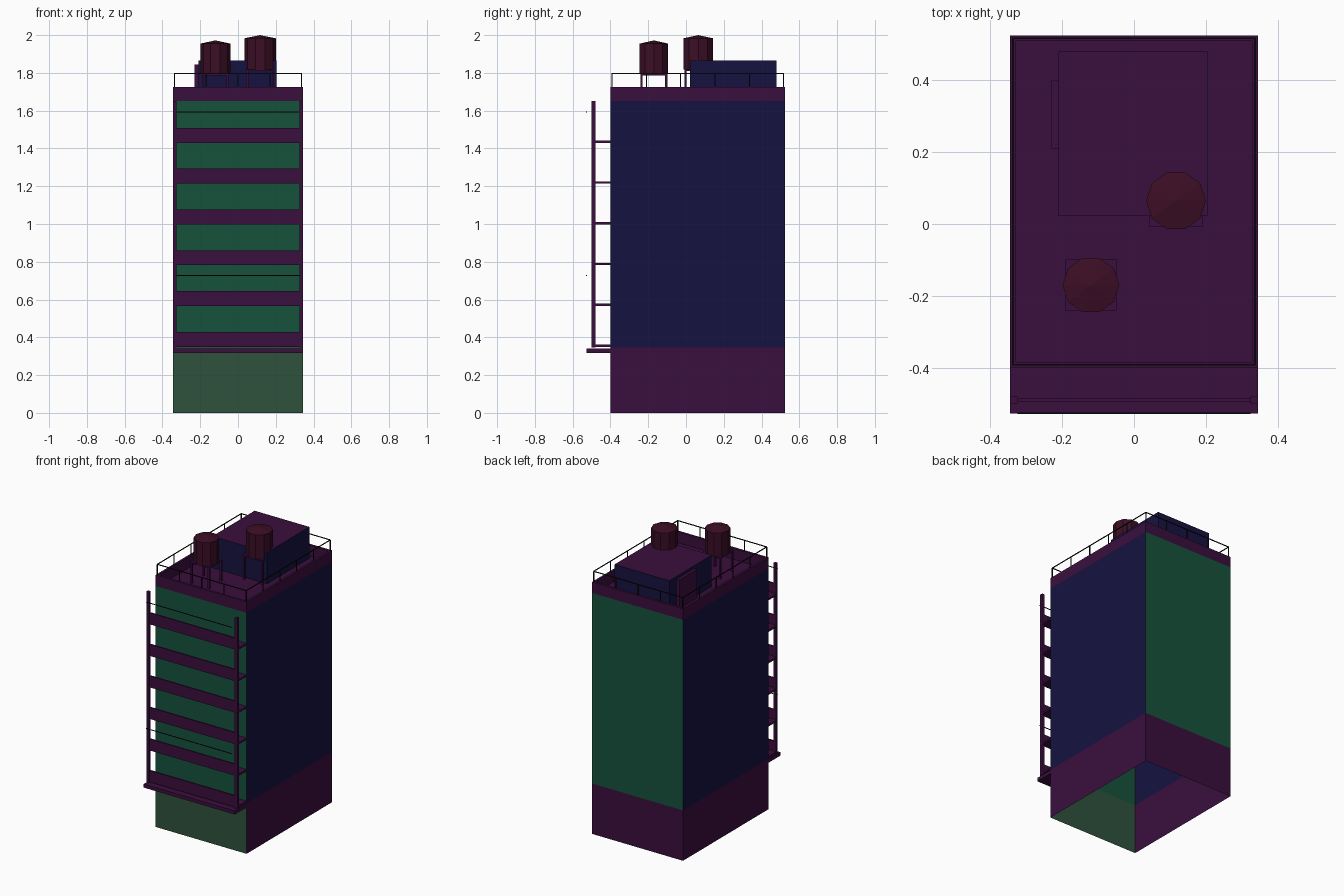
import bpy, math
from mathutils import Vector

if "Cube" in bpy.data.objects:
    bpy.data.objects.remove(bpy.data.objects["Cube"])


def mat(name, r, g, b):
    m = bpy.data.materials.new(name)
    m.diffuse_color = (r, g, b, 1)
    m.use_nodes = True
    m.node_tree.nodes["Principled BSDF"].inputs["Base Color"].default_value = m.diffuse_color
    return m


PURPLE = mat("purple", .042, .0045, .048)
NAVY = mat("navy", .008, .006, .052)
GREEN = mat("green", .008, .085, .046)
SHOP = mat("shop_green", .028, .085, .046)
MAROON = mat("maroon", .045, .0045, .018)
DARK = mat("dark_metal", .006, .004, .006)


def mesh(name, verts, faces, material):
    me = bpy.data.meshes.new(name)
    me.from_pydata(verts, [], faces)
    me.materials.append(material)
    ob = bpy.data.objects.new(name, me)
    bpy.context.collection.objects.link(ob)
    return ob


def box(name, x0, x1, y0, y1, z0, z1, material):
    v = [(x, y, z) for z in (z0, z1) for x, y in ((x0, y0), (x1, y0), (x1, y1), (x0, y1))]
    f = [(3, 2, 1, 0), (4, 5, 6, 7)] + [(i, (i + 1) % 4, (i + 1) % 4 + 4, i + 4) for i in range(4)]
    return mesh(name, v, f, material)


def walls(name, x0, x1, y0, y1, z0, z1, mats):
    # four single-sided walls: front, right, back, left
    c = [(x0, y0), (x1, y0), (x1, y1), (x0, y1)]
    for i, side in enumerate(("front", "right", "back", "left")):
        a, b = c[i], c[(i + 1) % 4]
        mesh(f"{name}_{side}", [(*a, z0), (*b, z0), (*b, z1), (*a, z1)], [(0, 1, 2, 3)], mats[i])


def plane(name, x0, x1, y0, y1, z, material):
    mesh(name, [(x0, y0, z), (x1, y0, z), (x1, y1, z), (x0, y1, z)], [(0, 1, 2, 3)], material)


W, YF, YB = .345, -.40, .525
FLOOR, ROOF, TOP = .345, 1.65, 1.725

# Hollow shell: ground floor and upper storeys, open underneath
walls("ground_floor", -W, W, YF, YB, 0, FLOOR, [SHOP, PURPLE, PURPLE, PURPLE])
walls("upper_storeys", -W, W, YF, YB, FLOOR, ROOF, [GREEN, NAVY, GREEN, NAVY])
plane("roof_deck", -W, W, YF, YB, ROOF, PURPLE)

# Roof parapet
T = .016
box("parapet_front", -W, W, YF, YF + T, ROOF, TOP, PURPLE)
box("parapet_back", -W, W, YB - T, YB, ROOF, TOP, PURPLE)
for s, n in ((-1, "left"), (1, "right")):
    a, b = sorted((s * W, s * (W - T)))
    box("parapet_" + n, a, b, YF + T, YB - T, ROOF, TOP, PURPLE)

# Roof railing
R, RX, RF, RB, RZ = .0025, W - .008, YF + .008, YB - .008, 1.797
for y, n in ((RF, "front"), (RB, "back")):
    box("rail_" + n, -RX, RX, y - R, y + R, RZ - R, RZ + R, DARK)
    for i in range(5):
        x = -RX + 2 * RX * i / 4
        box("rail_post_" + n, x - R, x + R, y - R, y + R, TOP, RZ, DARK)
for x, n in ((-RX, "left"), (RX, "right")):
    box("rail_" + n, x - R, x + R, RF, RB, RZ - R, RZ + R, DARK)
    for i in range(1, 5):
        y = RF + (RB - RF) * i / 5
        box("rail_post_" + n, x - R, x + R, y - R, y + R, TOP, RZ, DARK)

# Canopy over the shop front
box("canopy", -W, W, -.528, YF, .318, .342, PURPLE)

# Balconies: slab and front panel on each storey
for i in range(6):
    z = .35 + i * .216
    box("balcony_slab", -W, W, -.492, YF, z, z + .012, PURPLE)
    box("balcony_panel", -W + .02, W - .02, -.496, -.486, z, z + .079, PURPLE)
for s, n in ((-1, "left"), (1, "right")):
    a, b = sorted((s * W, s * (W - .02)))
    box("balcony_pillar_" + n, a, b, -.50, -.48, FLOOR, ROOF, PURPLE)

# Laundry rods
for z in (.728, 1.593):
    box("laundry_rod", -.325, .325, -.529, -.525, z - .002, z + .002, DARK)

# Stair penthouse with door
walls("penthouse", -.21, .205, .022, .48, ROOF, 1.865, [NAVY] * 4)
plane("penthouse_roof", -.21, .205, .022, .48, 1.865, PURPLE)
box("penthouse_door", -.23, -.21, .21, .40, ROOF, 1.845, PURPLE)


# Water tanks on four-legged stands
def tank(cx, cy, r, z0, z1, tip, half):
    n = 10
    v = [(cx + r * math.cos(2 * math.pi * i / n), cy + r * math.sin(2 * math.pi * i / n), z)
         for z in (z0, z1) for i in range(n)] + [(cx, cy, tip)]
    f = [tuple(reversed(range(n)))]
    f += [(i, (i + 1) % n, (i + 1) % n + n, i + n) for i in range(n)]
    f += [(i + n, (i + 1) % n + n, 2 * n) for i in range(n)]
    mesh("water_tank", v, f, MAROON)
    box("tank_platform", cx - half, cx + half, cy - half, cy + half, z0 - .008, z0, PURPLE)
    h = half - .006
    for sx in (-1, 1):
        for sy in (-1, 1):
            x, y = cx + sx * h, cy + sy * h
            box("tank_leg", x - .006, x + .006, y - .006, y + .006, ROOF, z0 - .008, PURPLE)


tank(-.12, -.17, .079, 1.795, 1.955, 1.972, .071)
tank(.117, .065, .083, 1.817, 1.983, 2.0, .074)
